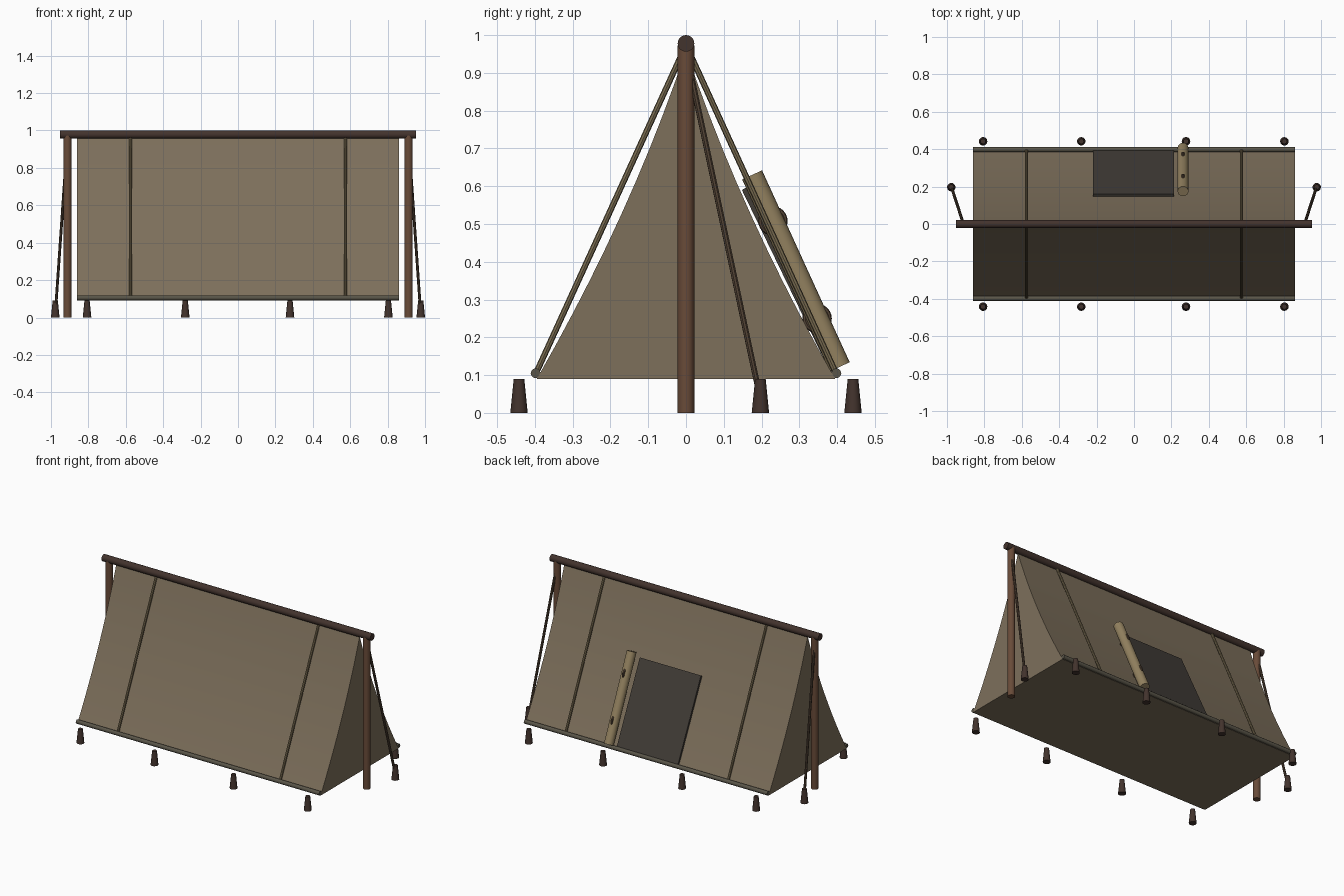
import bpy, bmesh, math
from mathutils import Vector

if "Cube" in bpy.data.objects:
    bpy.data.objects.remove(bpy.data.objects["Cube"])


def material(name, rgb):
    m = bpy.data.materials.new(name)
    m.diffuse_color = (*rgb, 1)
    m.use_nodes = True
    m.node_tree.nodes["Principled BSDF"].inputs["Base Color"].default_value = m.diffuse_color
    return m


CANVAS = material("canvas", (0.205, 0.16, 0.105))
TAN = material("tan_cloth", (0.29, 0.22, 0.115))
ROPE = material("rope", (0.20, 0.155, 0.085))
HEM = material("hem", (0.10, 0.09, 0.065))
DARK = material("dark_opening", (0.055, 0.047, 0.039))
WOOD = material("post_wood", (0.14, 0.07, 0.04))
DARKWOOD = material("dark_wood", (0.055, 0.033, 0.026))
GUY = material("guy_rope", (0.085, 0.055, 0.035))


def finish(name, bm, mat):
    bmesh.ops.recalc_face_normals(bm, faces=bm.faces)
    mesh = bpy.data.meshes.new(name)
    bm.to_mesh(mesh)
    bm.free()
    mesh.shade_smooth()
    mesh.set_sharp_from_angle(angle=math.radians(35))
    mesh.materials.append(mat)
    ob = bpy.data.objects.new(name, mesh)
    bpy.context.collection.objects.link(ob)
    return ob


def rod(name, a, b, r, mat, r2=None, sides=16):
    """Capped cylinder or cone from a to b."""
    a, b = Vector(a), Vector(b)
    bm = bmesh.new()
    bmesh.ops.create_cone(bm, cap_ends=True, segments=sides, radius1=r,
                          radius2=r if r2 is None else r2, depth=(b - a).length)
    ob = finish(name, bm, mat)
    ob.location = (a + b) / 2
    ob.rotation_mode = 'QUATERNION'
    ob.rotation_quaternion = (b - a).to_track_quat('Z', 'Y')
    return ob


def prism(name, profile, x0, x1, mat):
    """Closed y-z outline extruded along x."""
    bm = bmesh.new()
    face = bm.faces.new([bm.verts.new((x0, y, z)) for y, z in profile])
    ext = bmesh.ops.extrude_face_region(bm, geom=[face])
    verts = [g for g in ext["geom"] if isinstance(g, bmesh.types.BMVert)]
    bmesh.ops.translate(bm, verts=verts, vec=(x1 - x0, 0, 0))
    return finish(name, bm, mat)


def ring(name, centre, major, minor, mat, n=24, k=8):
    """Torus whose axis runs along x."""
    bm = bmesh.new()
    grid = []
    for i in range(n):
        a = math.tau * i / n
        loop = []
        for j in range(k):
            b = math.tau * j / k
            d = major + minor * math.cos(b)
            loop.append(bm.verts.new((minor * math.sin(b), d * math.cos(a), d * math.sin(a))))
        grid.append(loop)
    for i in range(n):
        for j in range(k):
            bm.faces.new((grid[i][j], grid[(i + 1) % n][j],
                          grid[(i + 1) % n][(j + 1) % k], grid[i][(j + 1) % k]))
    ob = finish(name, bm, mat)
    ob.location = centre
    return ob


# Sagging canvas body, closed at ends and floor
side = []
for i in range(11):
    t = i / 10
    side.append((0.395 * (1 - t) - 0.026 * 4 * t * (1 - t), 0.09 + 0.87 * t))
prism("canvas_body", side + [(-y, z) for y, z in reversed(side[:-1])], -0.862, 0.862, CANVAS)

# Ridge pole
rod("ridge_pole", (-0.952, 0, 0.978), (0.952, 0, 0.978), 0.022, DARKWOOD, sides=20)

# Posts, end guy ropes and end stakes
for s, tag in ((-1, "left"), (1, "right")):
    rod(f"{tag}_post", (s * 0.912, 0, 0), (s * 0.912, 0, 0.972), 0.022, WOOD)
    rod(f"{tag}_guy_rope", (s * 0.915, 0.01, 0.91), (s * 0.974, 0.192, 0.06), 0.008, GUY, sides=8)
    rod(f"{tag}_end_stake", (s * 0.977, 0.197, 0), (s * 0.977, 0.197, 0.09),
        0.023, DARKWOOD, 0.014, 12)

# Hems, seam ropes and side stakes on both slopes
for s, tag in ((-1, "front"), (1, "back")):
    rod(f"{tag}_hem", (-0.862, s * 0.398, 0.105), (0.862, s * 0.398, 0.105), 0.013, HEM, sides=12)
    for x in (-0.575, 0.575):
        rod(f"{tag}_seam_rope", (x, s * 0.397, 0.105), (x, s * 0.004, 0.965), 0.008, ROPE, sides=8)
    for x in (-0.807, -0.282, 0.278, 0.804):
        rod(f"{tag}_stake", (x, s * 0.442, 0), (x, s * 0.442, 0.09), 0.023, DARKWOOD, 0.014, 12)

# Doorway panel on the back slope
prism("doorway", [(0.148, 0.590), (0.160, 0.597), (0.398, 0.106), (0.386, 0.099)],
      -0.218, 0.215, DARK)

# Rolled door flap with ties
rod("rolled_flap", (0.262, 0.407, 0.122), (0.262, 0.175, 0.63), 0.029, TAN, sides=20)
for y, z in ((0.230, 0.508), (0.347, 0.250)):
    ring("flap_tie", (0.262, y, z), 0.031, 0.008, GUY)
